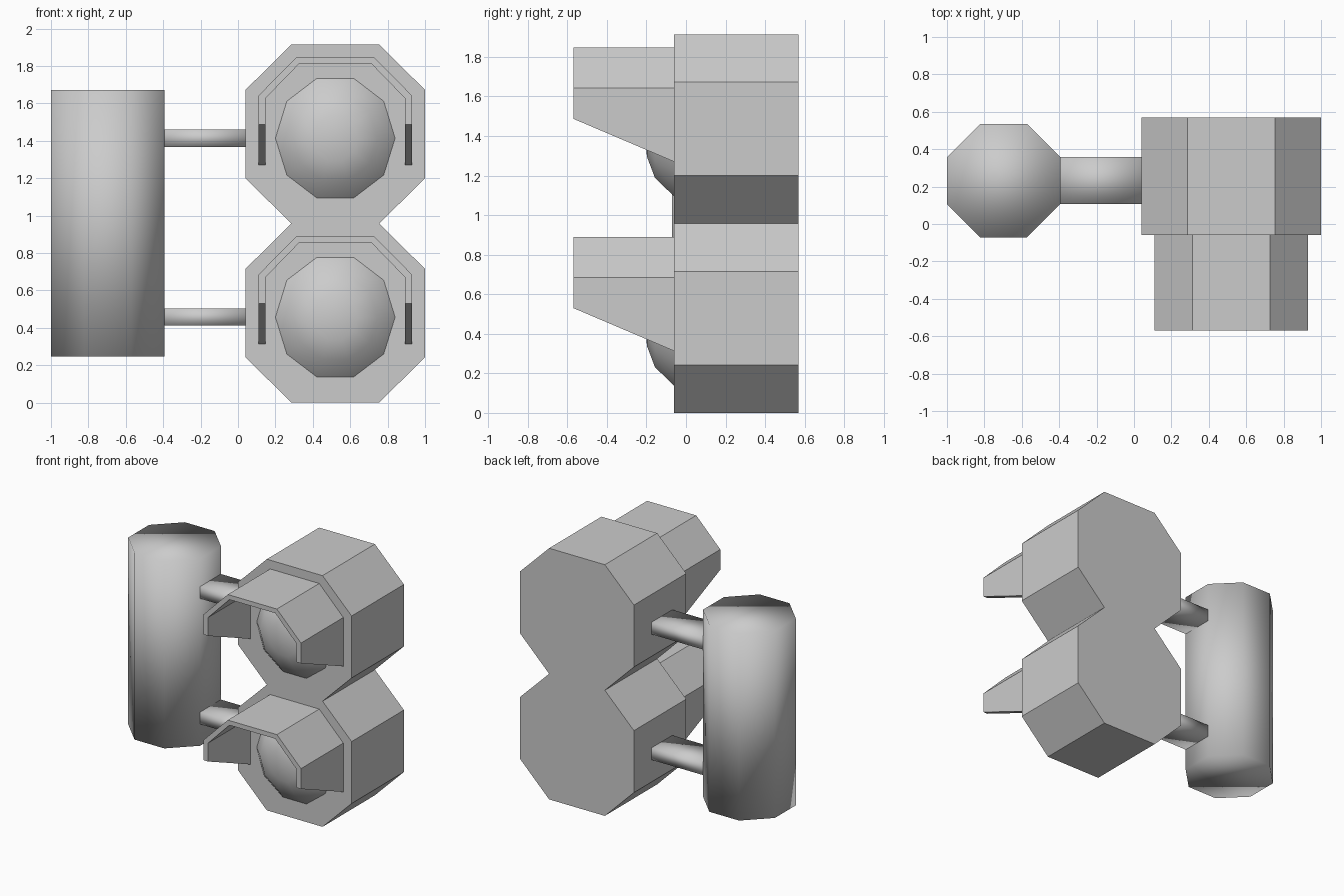
import bpy, bmesh, math

if "Cube" in bpy.data.objects:
    bpy.data.objects.remove(bpy.data.objects["Cube"])

CX, PITCH = 0.52, 0.957          # lamp centre in x, vertical lamp spacing
BACK, FACE, TIP = 0.57, -0.06, -0.57


def make(name, verts, faces, smooth=False):
    me = bpy.data.meshes.new(name)
    me.from_pydata(verts, [], faces)
    bm = bmesh.new()
    bm.from_mesh(me)
    bmesh.ops.recalc_face_normals(bm, faces=bm.faces)
    bm.to_mesh(me)
    bm.free()
    for p in me.polygons:
        p.use_smooth = smooth
    ob = bpy.data.objects.new(name, me)
    bpy.context.collection.objects.link(ob)
    return ob


def prism(name, lower, upper, smooth=False):
    n = len(lower)
    sides = [(i, (i + 1) % n, n + (i + 1) % n, n + i) for i in range(n)]
    return make(name, lower + upper,
                [tuple(range(n)), tuple(range(n, 2 * n))] + sides, smooth)


# Housing: two stacked octagons sharing a waist
right = [(0.235, 0), (0.48, 0.243), (0.48, 0.715)]
right = right + [(x, z + PITCH) for x, z in right] + [(0.235, 2 * PITCH)]
outline = [(CX + x, z) for x, z in right] + [(CX - x, z) for x, z in right[::-1]]
prism("housing", [(x, FACE, z) for x, z in outline], [(x, BACK, z) for x, z in outline])


def visor(name, z0):
    # open hood: front/back rings of an outer and an inner arch, slanted lower edge
    def arch(y, low, w, shoulder, flat, top):
        half = [(w, low), (w, shoulder), (flat, top)]
        pts = [(-x, z) for x, z in half] + half[::-1]
        return [(CX + x, y, z0 + z) for x, z in pts]
    outer, inner = (0.41, 0.685, 0.207, 0.89), (0.373, 0.67, 0.193, 0.855)
    rings = [arch(TIP, 0.53, *outer), arch(FACE, 0.313, *outer),
             arch(FACE, 0.313, *inner), arch(TIP, 0.53, *inner)]
    verts = [v for r in rings for v in r]
    faces = [(a * 6 + i, a * 6 + i + 1, b * 6 + i + 1, b * 6 + i)
             for a, b in ((0, 1), (1, 2), (2, 3), (3, 0)) for i in range(5)]
    faces += [(0, 6, 12, 18), (5, 11, 17, 23)]
    make(name, verts, faces)


def lens(name, zc):
    # ten-sided shallow dome
    n, prof = 10, [(0.32, FACE), (0.226, -0.157), (0.12, -0.197)]
    verts = [(CX + r * math.cos(2 * math.pi * i / n), y,
              zc + 1.05 * r * math.sin(2 * math.pi * i / n))
             for r, y in prof for i in range(n)]
    verts.append((CX, -0.21, zc))
    faces = [(k * n + i, k * n + (i + 1) % n, (k + 1) * n + (i + 1) % n, (k + 1) * n + i)
             for k in range(2) for i in range(n)]
    faces += [(2 * n + i, 2 * n + (i + 1) % n, 3 * n) for i in range(n)]
    make(name, verts, faces, True)


def arm(name, zc):
    sect = [(0.107, zc - 0.046), (0.357, zc - 0.046), (0.357, zc + 0.046), (0.107, zc + 0.046)]
    prism(name, [(-0.41, y, z) for y, z in sect], [(0.05, y, z) for y, z in sect], True)


for tag, off in (("lower", 0), ("upper", PITCH)):
    visor(tag + "_visor", off)
    lens(tag + "_lens", off + 0.457)
    arm(tag + "_arm", off + 0.457)

# Mounting pole: smooth-shaded octagonal cylinder
R = 0.303 / math.cos(math.pi / 8)
oct_pts = [(-0.697 + R * math.cos(a), 0.232 + R * math.sin(a))
           for a in (math.pi / 8 + i * math.pi / 4 for i in range(8))]
prism("pole", [(x, y, 0.247) for x, y in oct_pts], [(x, y, 1.672) for x, y in oct_pts], True)
